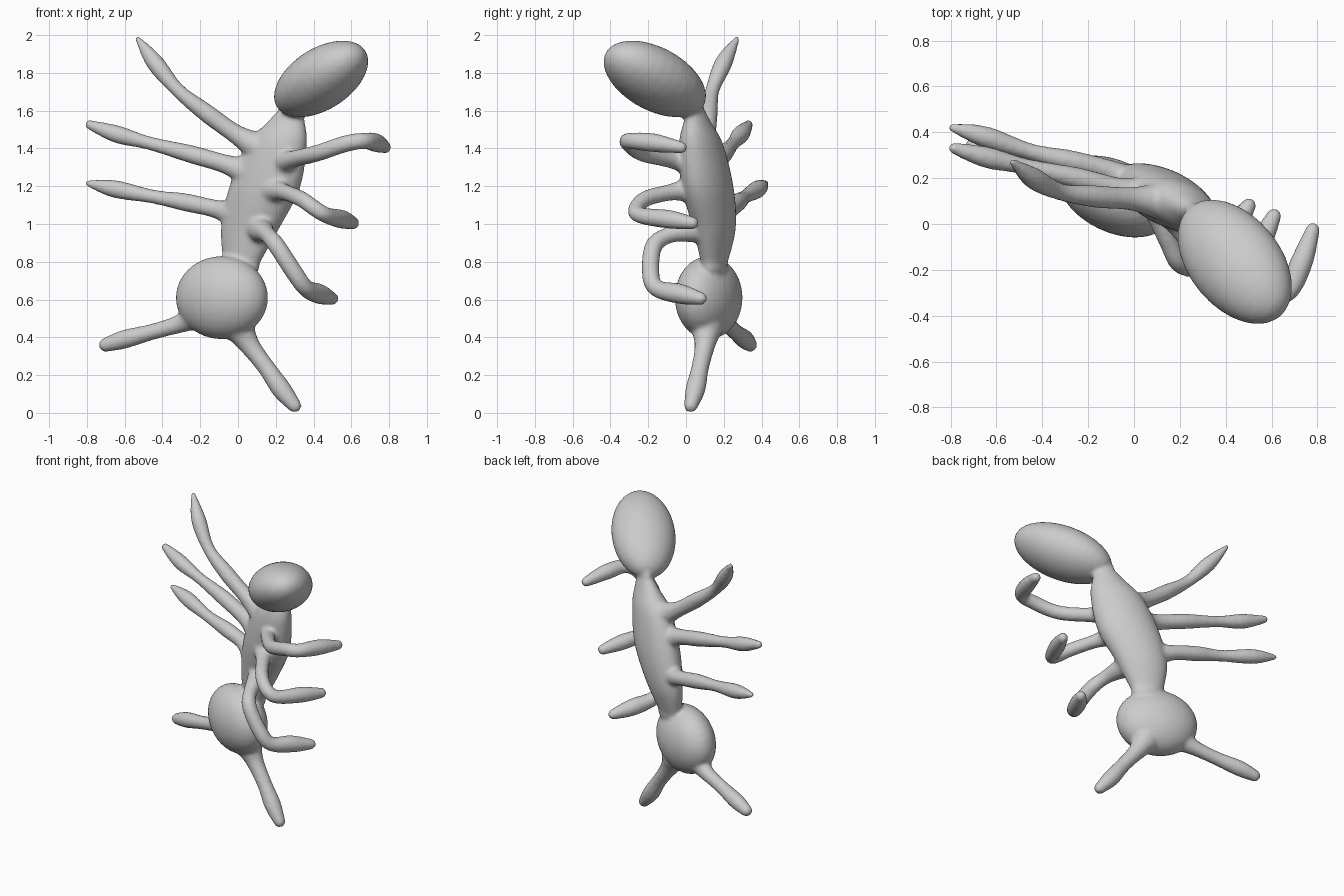
import bpy, bmesh
from math import radians, cos, sin, tau
from mathutils import Vector, Matrix

bm = bmesh.new()


def ellipsoid(center, radii, rot=Matrix.Identity(4), seg=32):
    m = Matrix.Translation(center) @ rot @ Matrix.Diagonal((*radii, 1))
    bmesh.ops.create_uvsphere(bm, u_segments=seg, v_segments=seg // 2, radius=1, matrix=m)


def spline(p, i, t):
    # Catmull-Rom through (x, y, z, radius) points
    a, b, c, d = (Vector(p[max(0, min(len(p) - 1, i + k))]) for k in (-1, 0, 1, 2))
    return 0.5 * (2 * b + (c - a) * t + (2 * a - 5 * b + 4 * c - d) * t * t
                  + (3 * b - a - 3 * c + d) * t ** 3)


def sweep(points, squash=1.0, turn=None, steps=8, seg=16):
    """Round-ended tube of varying radius; turn (degrees) keeps the rings level."""
    path = [spline(points, i, s / steps) for i in range(len(points) - 1) for s in range(steps)]
    path.append(Vector(points[-1]))
    pos = [p.xyz for p in path]
    level = Matrix.Rotation(radians(turn or 0), 4, 'Z')
    rings, old, frame = [], None, None
    for i, p in enumerate(path):
        tan = (pos[min(i + 1, len(pos) - 1)] - pos[max(i - 1, 0)]).normalized()
        if turn is not None:
            frame = level.to_quaternion()
        elif old is None:
            frame = tan.to_track_quat('Z', 'Y')
        else:
            frame = old.rotation_difference(tan) @ frame
        old = tan
        rings.append([bm.verts.new(pos[i] + frame @ Vector(
            (p.w * cos(tau * k / seg), p.w * squash * sin(tau * k / seg), 0)))
            for k in range(seg)])
    for lo, hi in zip(rings, rings[1:]):
        for k in range(seg):
            n = (k + 1) % seg
            bm.faces.new((lo[k], lo[n], hi[n], hi[k]))
    bm.faces.new(rings[0][::-1])
    bm.faces.new(rings[-1])
    for p in (path[0], path[-1]):
        ellipsoid(p.xyz, (p.w, p.w * squash, p.w), level, 16)


# Head: wider than tall, slightly rolled
axis = Vector((0.58, -0.69, 0.43)).normalized()
side = Vector((0.69, 0.58, 0)).normalized()
head_rot = Matrix((side, axis.cross(side), axis)).transposed().to_4x4()
ellipsoid((0.44, -0.165, 1.768), (0.202, 0.158, 0.335),
          head_rot @ Matrix.Rotation(radians(8), 4, 'Z'))

# Thorax with neck and waist
sweep([(0.28, 0.05, 1.61, 0.065), (0.255, 0.06, 1.54, 0.105), (0.205, 0.08, 1.42, 0.17),
       (0.14, 0.115, 1.19, 0.2), (0.065, 0.15, 0.98, 0.165), (0.02, 0.15, 0.80, 0.105)],
      0.6, -25, 10, 28)

# Abdomen
ellipsoid((-0.085, 0.12, 0.61), (0.26, 0.157, 0.22), Matrix.Rotation(radians(-25), 4, 'Z'))

# Bent front limbs on the right
sweep([(0.24, 0.04, 1.32, 0.08), (0.28, -0.07, 1.34, 0.048), (0.42, -0.23, 1.375, 0.045),
       (0.57, -0.30, 1.425, 0.045), (0.67, -0.295, 1.44, 0.044), (0.73, -0.17, 1.43, 0.05),
       (0.78, -0.025, 1.405, 0.032)])
sweep([(0.19, 0.03, 1.18, 0.075), (0.24, -0.07, 1.17, 0.046), (0.33, -0.21, 1.135, 0.043),
       (0.41, -0.263, 1.08, 0.043), (0.47, -0.24, 1.045, 0.043), (0.55, -0.09, 1.025, 0.05),
       (0.61, 0.035, 1.005, 0.034)])
sweep([(0.12, 0.05, 0.97, 0.07), (0.155, -0.08, 0.945, 0.045), (0.205, -0.17, 0.885, 0.047),
       (0.30, -0.187, 0.74, 0.047), (0.36, -0.155, 0.66, 0.046), (0.43, -0.03, 0.63, 0.054),
       (0.50, 0.08, 0.605, 0.034)])

# Outstretched limbs on the left
sweep([(0.12, 0.10, 1.40, 0.085), (-0.01, 0.11, 1.475, 0.052), (-0.17, 0.12, 1.59, 0.049),
       (-0.32, 0.14, 1.71, 0.038), (-0.44, 0.20, 1.855, 0.047), (-0.53, 0.27, 1.98, 0.016)])
sweep([(0.06, 0.13, 1.27, 0.085), (-0.06, 0.15, 1.315, 0.052), (-0.25, 0.20, 1.37, 0.048),
       (-0.47, 0.25, 1.428, 0.036), (-0.64, 0.29, 1.475, 0.047), (-0.785, 0.33, 1.525, 0.026)])
sweep([(0.0, 0.17, 1.045, 0.08), (-0.12, 0.235, 1.08, 0.049), (-0.28, 0.275, 1.115, 0.048),
       (-0.45, 0.315, 1.145, 0.037), (-0.65, 0.38, 1.185, 0.047), (-0.79, 0.42, 1.215, 0.02)])

# Rear legs on the abdomen
sweep([(-0.20, 0.17, 0.53, 0.09), (-0.30, 0.215, 0.475, 0.051), (-0.45, 0.26, 0.43, 0.043),
       (-0.60, 0.31, 0.39, 0.05), (-0.70, 0.34, 0.36, 0.038)])
sweep([(0.0, 0.11, 0.46, 0.09), (0.06, 0.10, 0.36, 0.056), (0.15, 0.075, 0.24, 0.047),
       (0.23, 0.05, 0.125, 0.053), (0.30, 0.025, 0.038, 0.037)])

bmesh.ops.recalc_face_normals(bm, faces=bm.faces)
mesh = bpy.data.meshes.new("insect_body")
bm.to_mesh(mesh)
bm.free()
body = bpy.data.objects.new("insect_body", mesh)
bpy.context.collection.objects.link(body)

# Fuse all parts into one skin and soften the joints
fuse = body.modifiers.new("fuse", 'REMESH')
fuse.mode = 'VOXEL'
fuse.voxel_size = 0.012
fuse.use_smooth_shade = True
soft = body.modifiers.new("soften", 'SMOOTH')
soft.factor = 0.5
soft.iterations = 6
